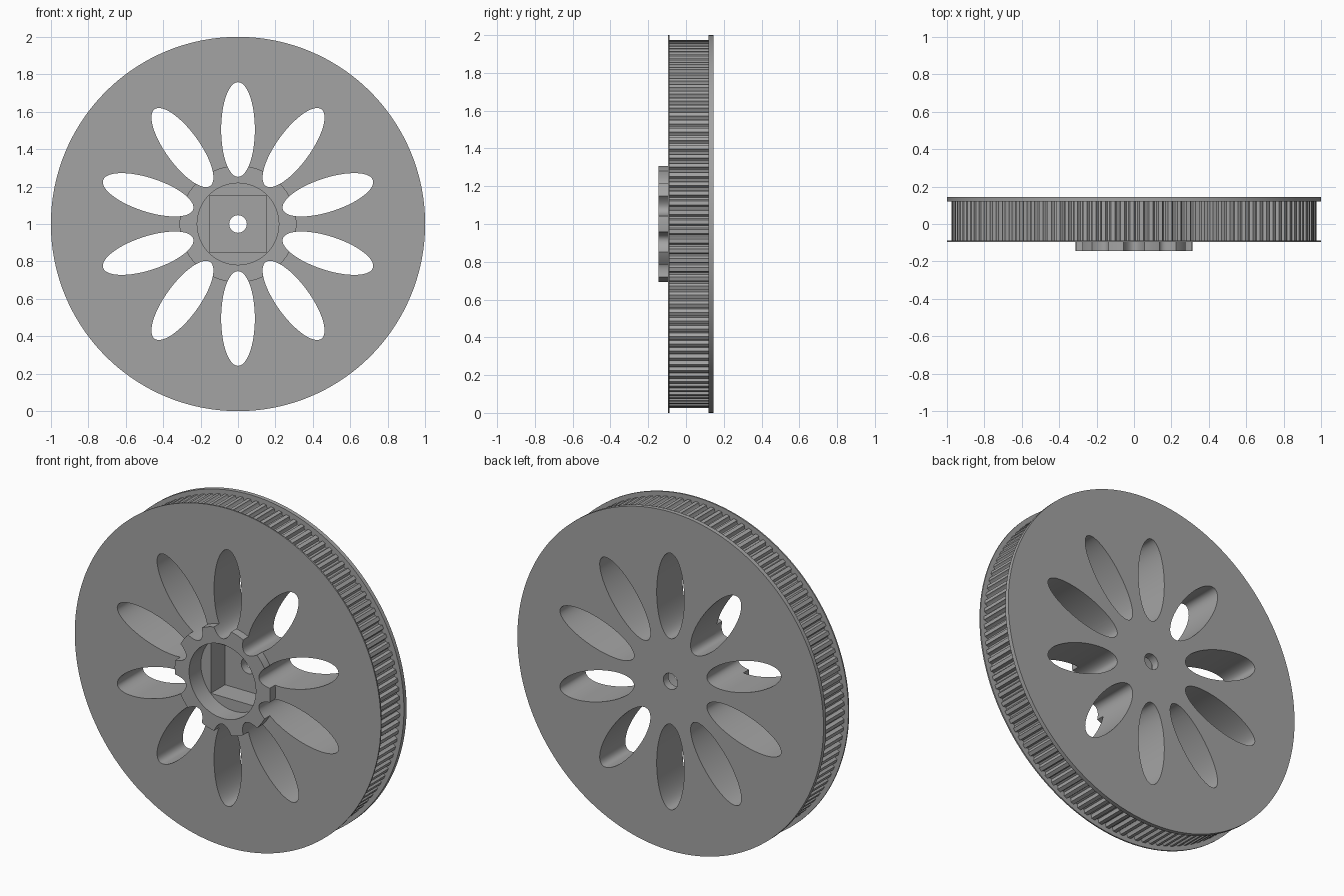
import bpy, bmesh, math
from math import sin, cos, pi

TEETH = 120
PETALS = 10

cube = bpy.data.objects.get("Cube")
if cube:
    bpy.data.objects.remove(cube, do_unlink=True)

gray = bpy.data.materials.new("plain gray")
gray.use_nodes = True
colour = (0.37, 0.37, 0.37, 1)
gray.diffuse_color = colour
gray.node_tree.nodes["Principled BSDF"].inputs["Base Color"].default_value = colour


def prism(name, outlines, y0, y1):
    """Extrude closed (x, z) outlines, measured from the axle, from y0 to y1."""
    bm = bmesh.new()
    for pts in outlines:
        front = [bm.verts.new((x, y0, z + 1)) for x, z in pts]
        back = [bm.verts.new((x, y1, z + 1)) for x, z in pts]
        bm.faces.new(front)
        bm.faces.new(back[::-1])
        for i in range(len(pts)):
            j = (i + 1) % len(pts)
            bm.faces.new((front[j], front[i], back[i], back[j]))
    bmesh.ops.recalc_face_normals(bm, faces=bm.faces)
    mesh = bpy.data.meshes.new(name)
    bm.to_mesh(mesh)
    bm.free()
    mesh.materials.append(gray)
    obj = bpy.data.objects.new(name, mesh)
    bpy.context.collection.objects.link(obj)
    return obj


def circle(r, n):
    return [(r * cos(2 * pi * i / n), r * sin(2 * pi * i / n)) for i in range(n)]


def petal(angle, n=64):
    """Ellipse whose long axis points away from the axle."""
    pts = []
    for x, z in circle(1, n):
        along, across = 0.505 + 0.253 * x, 0.09 * z
        pts.append((along * cos(angle) - across * sin(angle),
                    along * sin(angle) + across * cos(angle)))
    return pts


def toothed_outline():
    """Flat-topped teeth with rounded belt grooves between them."""
    groove = [(0, 0.974), (0.42, 0.974), (0.48, 0.963),
              (0.6, 0.955), (0.82, 0.955), (0.94, 0.963)]
    return [(r * cos(2 * pi * (t + u) / TEETH), r * sin(2 * pi * (t + u) / TEETH))
            for t in range(TEETH) for u, r in groove]


# Wheel parts, front to back
parts = [
    prism("hub", [circle(0.312, 96)], -0.145, -0.095),
    prism("front_flange", [circle(1, 180)], -0.095, -0.087),
    prism("toothed_rim", [toothed_outline()], -0.087, 0.12),
    prism("back_flange", [circle(1, 180)], 0.12, 0.145),
]

# Cutters: petal openings, round recess, square pocket, axle hole
half = 0.153
square = [(-half, -half), (half, -half), (half, half), (-half, half)]
cutters = [
    prism("petal_cutter", [petal(pi / 2 + 2 * pi * k / PETALS) for k in range(PETALS)], -0.3, 0.3),
    prism("recess_cutter", [circle(0.218, 96)], -0.3, -0.035),
    prism("pocket_cutter", [square], -0.25, 0.097),
    prism("axle_cutter", [circle(0.047, 32)], -0.28, 0.28),
]

for part in parts:
    bpy.ops.object.select_all(action="DESELECT")
    part.select_set(True)
    bpy.context.view_layer.objects.active = part
    for cutter in cutters:
        mod = part.modifiers.new(cutter.name, "BOOLEAN")
        mod.operation = "DIFFERENCE"
        mod.solver = "EXACT"
        mod.object = cutter
        bpy.ops.object.modifier_apply(modifier=mod.name)
    bpy.ops.object.shade_smooth_by_angle(angle=math.radians(30))

for cutter in cutters:
    bpy.data.objects.remove(cutter, do_unlink=True)
